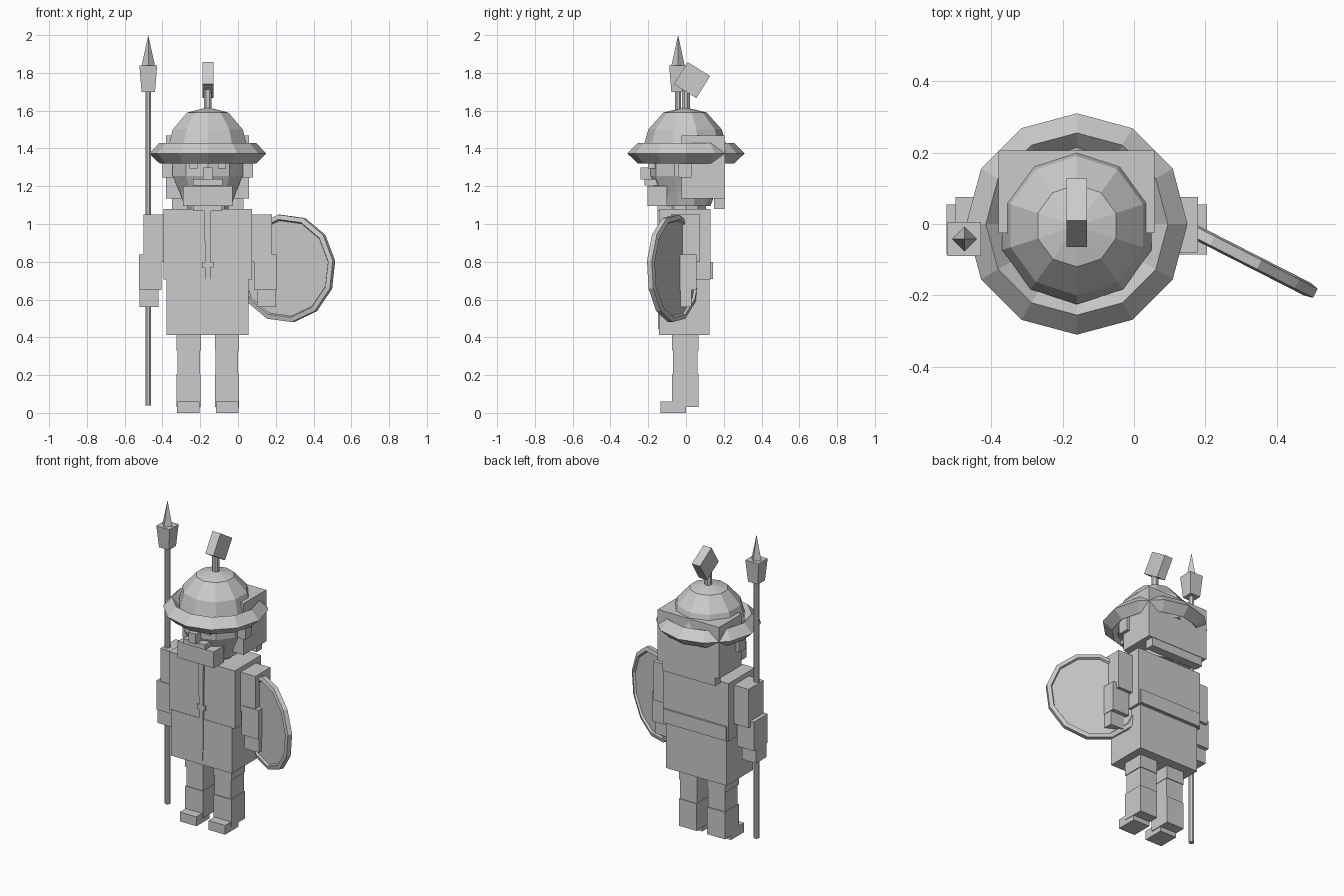
import bpy, bmesh, math
from mathutils import Matrix, Vector

if "Cube" in bpy.data.objects:
    bpy.data.objects.remove(bpy.data.objects["Cube"])

CX = -0.16  # figure centre line

mat = bpy.data.materials.new("grey")
mat.diffuse_color = (0.6, 0.6, 0.6, 1)
mat.use_nodes = True
mat.node_tree.nodes["Principled BSDF"].inputs["Base Color"].default_value = mat.diffuse_color


def finish(name, bm):
    bmesh.ops.recalc_face_normals(bm, faces=bm.faces[:])
    me = bpy.data.meshes.new(name)
    bm.to_mesh(me)
    bm.free()
    me.materials.append(mat)
    ob = bpy.data.objects.new(name, me)
    bpy.context.collection.objects.link(ob)
    return ob


def box(name, x, y, z, taper=1.0):
    """Box from (min, max) ranges; taper scales the lower face in x and y."""
    bm = bmesh.new()
    bmesh.ops.create_cube(bm, size=1)
    for v in bm.verts:
        k = taper if v.co.z < 0 else 1
        v.co = Vector(((x[0] + x[1]) / 2 + v.co.x * k * (x[1] - x[0]),
                       (y[0] + y[1]) / 2 + v.co.y * k * (y[1] - y[0]),
                       (z[0] + z[1]) / 2 + v.co.z * (z[1] - z[0])))
    return finish(name, bm)


def pair(name, x, y, z):
    """Box and its mirror about the figure centre line."""
    box(name + "_left", x, y, z)
    box(name + "_right", (2 * CX - x[1], 2 * CX - x[0]), y, z)


def lathe(name, profile, n, matrix, start=0.0, closed=False):
    """Turn (radius, height) points into a faceted solid."""
    bm = bmesh.new()
    rings = []
    for r, h in profile:
        if r == 0:
            rings.append([bm.verts.new((0, 0, h))] * n)
        else:
            rings.append([bm.verts.new((r * math.cos(start + i * math.tau / n),
                                        r * math.sin(start + i * math.tau / n), h))
                          for i in range(n)])
    pairs = list(zip(rings, rings[1:]))
    if closed:
        pairs.append((rings[-1], rings[0]))
    for a, b in pairs:
        for i in range(n):
            j = (i + 1) % n
            bm.faces.new(list(dict.fromkeys((a[i], a[j], b[j], b[i]))))
    if not closed:
        for ring in (rings[0], rings[-1]):
            if len(set(ring)) > 2:
                bm.faces.new(ring)
    bm.transform(matrix)
    return finish(name, bm)


def at(x, y, z):
    return Matrix.Translation((x, y, z))


UP = math.pi / 2

# Legs and boots
pair("trouser_leg", (-0.325, -0.197), (-0.075, 0.065), (0.33, 0.43))
pair("shin", (-0.32, -0.2), (-0.07, 0.06), (0.2, 0.34))
pair("boot", (-0.325, -0.198), (-0.075, 0.066), (0.03, 0.205))
pair("foot", (-0.322, -0.203), (-0.135, 0.0), (0.0, 0.06))

# Coat
box("torso", (-0.395, 0.075), (-0.14, 0.13), (0.705, 1.08))
box("coat_skirt", (-0.378, 0.056), (-0.143, 0.125), (0.413, 0.71))
box("back_belt", (-0.385, 0.065), (0.05, 0.142), (0.71, 0.80))
box("coat_placket", (CX - 0.018, CX + 0.018), (-0.152, -0.13), (0.445, 1.08), 0.6)
box("coat_clasp", (CX - 0.03, CX + 0.03), (-0.15, -0.13), (0.77, 0.80))

# Arms
pair("sleeve", (-0.5, -0.39), (-0.08, 0.075), (0.8, 1.05))
pair("forearm", (-0.525, -0.405), (-0.085, 0.055), (0.65, 0.838))
pair("hand", (-0.522, -0.42), (-0.075, 0.03), (0.56, 0.655))

# Head
head = [(0.2 * math.sin(a), 0.21 * -math.cos(a))
        for a in [i * math.pi / 7 for i in range(1, 7)]]
lathe("head", [(0.13, -0.205)] + head[1:] + [(0, 0.21)], 10, at(CX, 0, 1.3), UP)
lathe("neck", [(0.11, 1.04), (0.11, 1.15)], 10, at(CX, 0, 0))
pair("ear", (-0.4, -0.34), (-0.04, 0.03), (1.245, 1.335))
box("nose", (CX - 0.025, CX + 0.025), (-0.24, -0.15), (1.235, 1.3))
box("moustache", (CX - 0.078, CX + 0.078), (-0.22, -0.14), (1.205, 1.237))
pair("eye", (-0.257, -0.215), (-0.2, -0.15), (1.295, 1.32))
box("beard", (CX - 0.13, CX + 0.13), (-0.205, -0.1), (1.095, 1.2))
box("beard_tip", (CX - 0.075, CX + 0.075), (-0.15, -0.06), (1.07, 1.13))
box("hair", (-0.38, 0.058), (-0.025, 0.206), (1.135, 1.468))
box("hair_back", (-0.35, 0.03), (0.147, 0.203), (1.08, 1.2))

# Helmet
lathe("helmet_dome", [(0.22, 1.33), (0.22, 1.41), (0.195, 1.5), (0.115, 1.59), (0, 1.618)],
      10, at(CX, -0.005, 0), UP)
lathe("helmet_brim", [(0.31, 1.373), (0.255, 1.43), (0.2, 1.373), (0.255, 1.32)],
      12, at(CX, 0, 0), 0, True)
lathe("plume_stalk", [(0.022, 1.59), (0.022, 1.76)], 8, at(CX, 0, 0), math.pi / 8)
plume = box("plume", (-0.029, 0.029), (-0.07, 0.07), (-0.069, 0.069))
plume.data.transform(at(CX, 0.032, 1.762) @ Matrix.Rotation(math.radians(-32), 4, 'X'))

# Spear
SX, SY = -0.475, -0.042
lathe("spear_shaft", [(0.017, 0.04), (0.017, 1.72)], 8, at(SX, SY, 0), math.pi / 8)
box("spear_socket", (SX - 0.047, SX + 0.047), (SY - 0.047, SY + 0.047), (1.7, 1.84), 0.76)
lathe("spear_tip", [(0.037, 1.83), (0, 2.0)], 4, at(SX, SY, 0))

# Shield: a faceted disc with a raised rim on both sides
turn = (at(0.255, -0.065, 0.765) @ Matrix.Rotation(math.radians(-27), 4, 'Z')
        @ Matrix.Rotation(UP, 4, 'X'))
lathe("shield", [(0.255, -0.008), (0.262, -0.02), (0.287, -0.014),
                 (0.287, 0.014), (0.262, 0.02), (0.255, 0.008)], 12, turn, math.radians(8))
